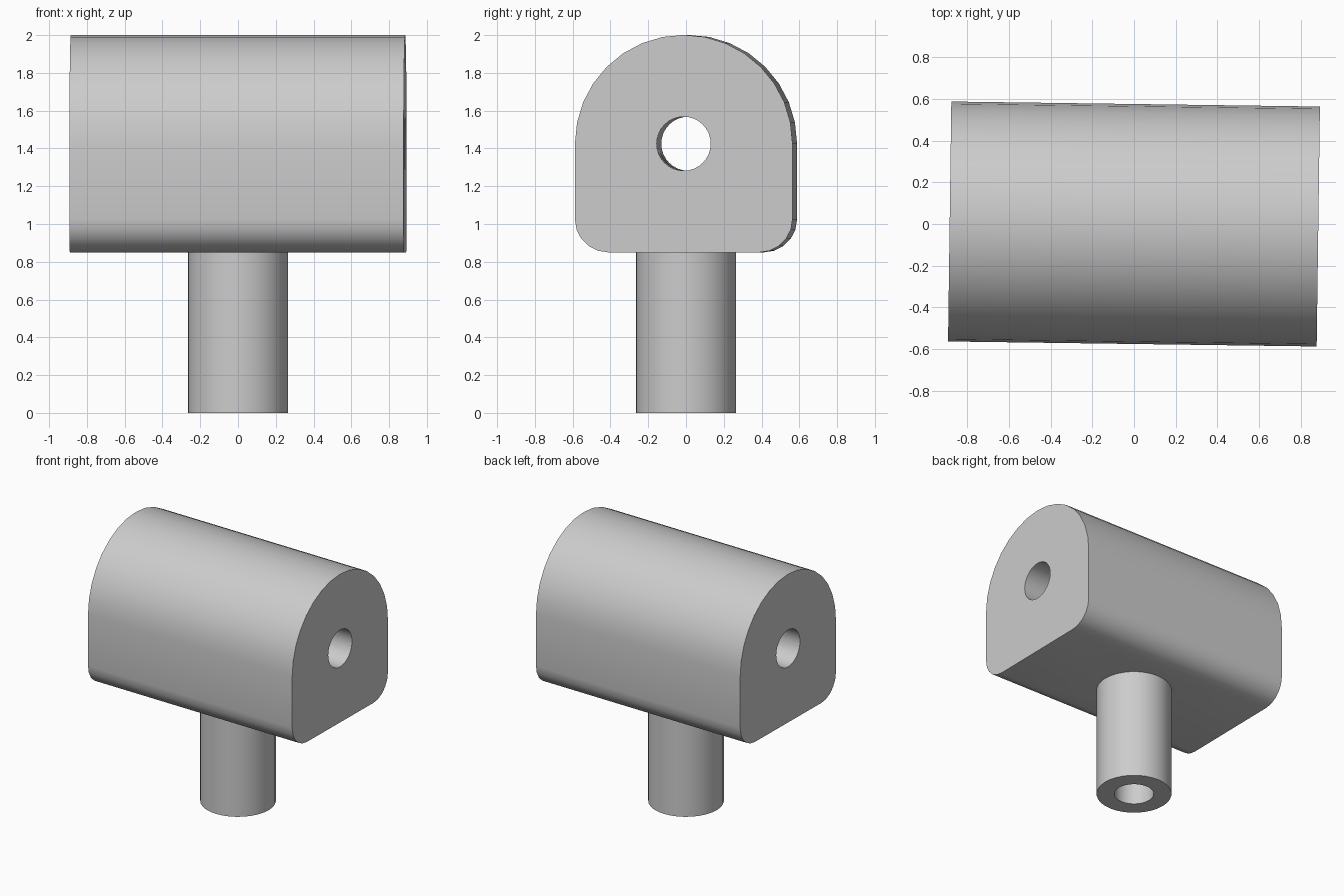
import bpy, bmesh, math
from mathutils import Vector, Matrix

cube = bpy.data.objects.get("Cube")
if cube:
    bpy.data.objects.remove(cube, do_unlink=True)

HALF_LEN, R, AXIS_Z, BASE_Z = 0.885, 0.576, 1.425, 0.85
CORNER, BORE, POST_R, POST_BORE = 0.175, 0.143, 0.266, 0.14
TURN = math.radians(-0.78)

grey = bpy.data.materials.new("Plain grey")
grey.use_nodes = True
colour = (0.604, 0.604, 0.604, 1)
grey.diffuse_color = colour
grey.node_tree.nodes["Principled BSDF"].inputs["Base Color"].default_value = colour


def arc(cy, cz, radius, start, end, steps):
    angles = [math.radians(start + (end - start) * i / steps) for i in range(steps + 1)]
    return [(cy + radius * math.cos(a), cz + radius * math.sin(a)) for a in angles]


def extrude(name, outline, place, depth):
    """Make a prism from a flat outline and extrude it along depth."""
    bm = bmesh.new()
    face = bm.faces.new([bm.verts.new(place(p)) for p in outline])
    out = bmesh.ops.extrude_face_region(bm, geom=[face])
    moved = [v for v in out["geom"] if isinstance(v, bmesh.types.BMVert)]
    bmesh.ops.translate(bm, verts=moved, vec=depth)
    bmesh.ops.recalc_face_normals(bm, faces=bm.faces)
    mesh = bpy.data.meshes.new(name)
    bm.to_mesh(mesh)
    bm.free()
    mesh.materials.append(grey)
    obj = bpy.data.objects.new(name, mesh)
    bpy.context.collection.objects.link(obj)
    return obj


def along_x(name, outline, half):
    return extrude(name, outline, lambda p: Vector((-half, p[0], p[1])), Vector((2 * half, 0, 0)))


def along_z(name, radius, low, high):
    ring = arc(0, 0, radius, 0, 360, 32)[:-1]
    return extrude(name, ring, lambda p: Vector((p[0], p[1], low)), Vector((0, 0, high - low)))


def combine(target, tool, operation):
    bpy.context.view_layer.objects.active = target
    mod = target.modifiers.new(operation.title(), 'BOOLEAN')
    mod.operation, mod.object, mod.solver = operation, tool, 'EXACT'
    bpy.ops.object.modifier_apply(modifier=mod.name)
    bpy.data.objects.remove(tool, do_unlink=True)


# Arched block with rounded lower edges
profile = arc(0, AXIS_Z, R, 0, 180, 16)
profile += arc(CORNER - R, BASE_Z + CORNER, CORNER, 180, 270, 5)
profile += arc(R - CORNER, BASE_Z + CORNER, CORNER, 270, 360, 5)
body = along_x("tee_body", profile, HALF_LEN)

# Post below the block
combine(body, along_z("post", POST_R, 0, BASE_Z + 0.1), 'UNION')

# Cross bore right through the block, and post bore up into it
combine(body, along_x("cross_bore", arc(0, AXIS_Z, BORE, 0, 360, 32)[:-1], HALF_LEN + 0.1), 'DIFFERENCE')
combine(body, along_z("post_bore", POST_BORE, -0.1, AXIS_Z), 'DIFFERENCE')

# Slight turn about the upright axis
body.data.transform(Matrix.Rotation(TURN, 4, 'Z'))

bpy.ops.object.select_all(action='DESELECT')
body.select_set(True)
bpy.context.view_layer.objects.active = body
bpy.ops.object.shade_smooth_by_angle(angle=math.radians(30))
